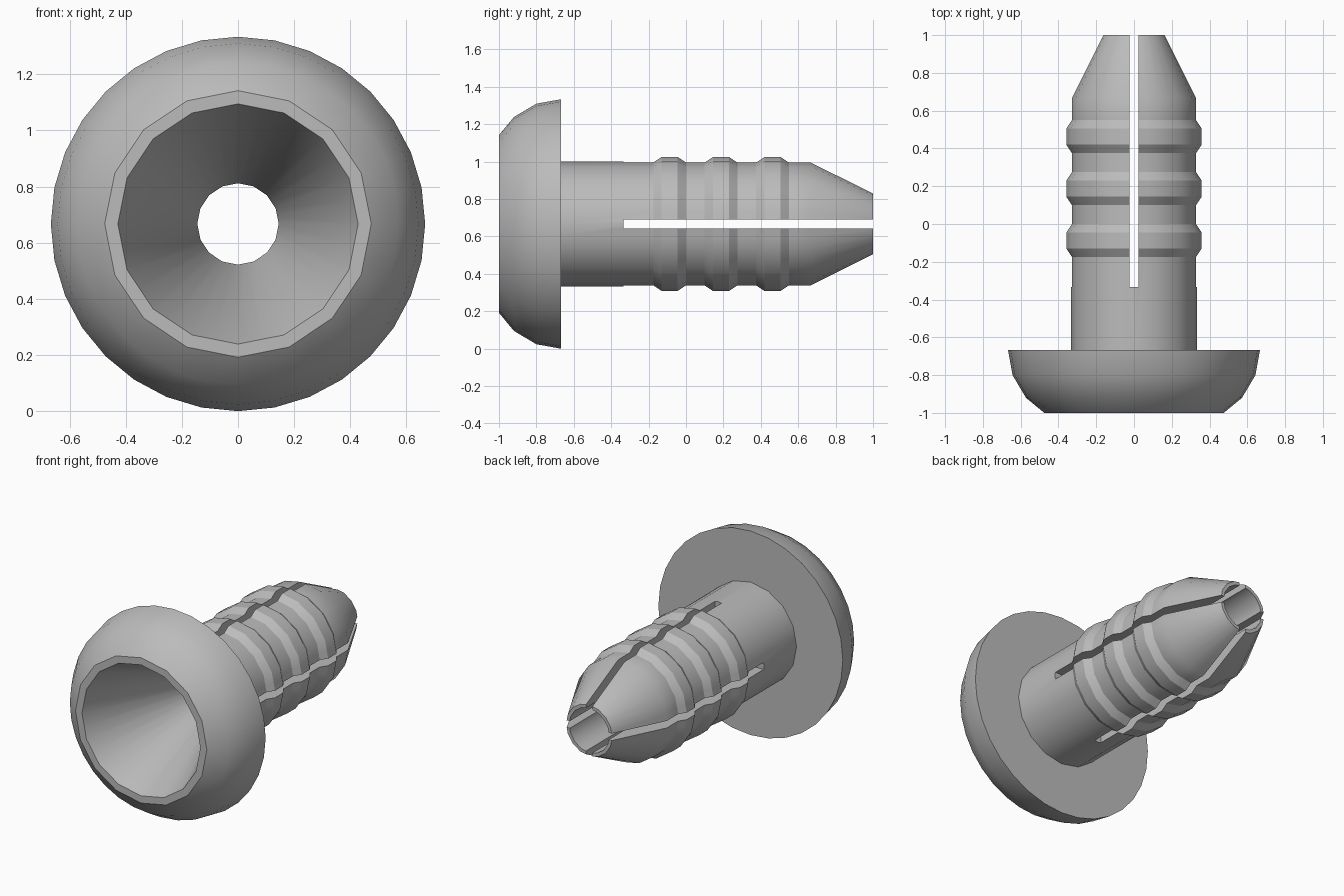
import bpy, bmesh, math

cube = bpy.data.objects.get("Cube")
if cube:
    bpy.data.objects.remove(cube, do_unlink=True)

AXIS_Z = 2 / 3
SIDES = 16

grey = bpy.data.materials.new("grey_plastic")
grey.use_nodes = True
grey.diffuse_color = (0.5, 0.5, 0.5, 1)
grey.node_tree.nodes["Principled BSDF"].inputs["Base Color"].default_value = (0.5, 0.5, 0.5, 1)


def ring(bm, y, radius, fine):
    """Circle around the y axis; coarse rings put odd vertices on the chords."""
    verts = []
    for i in range(2 * SIDES):
        a = math.pi * i / SIDES
        r = radius if fine or i % 2 == 0 else radius * math.cos(math.pi / SIDES)
        verts.append(bm.verts.new((r * math.sin(a), y, AXIS_Z + r * math.cos(a))))
    return verts


def lathe(name, profile):
    """Revolve a closed (y, radius, fine) profile."""
    bm = bmesh.new()
    rings = [ring(bm, *p) for p in profile]
    for a, b in zip(rings, rings[1:] + rings[:1]):
        for i in range(len(a)):
            j = (i + 1) % len(a)
            bm.faces.new((a[i], a[j], b[j], b[i]))
    bmesh.ops.recalc_face_normals(bm, faces=bm.faces)
    mesh = bpy.data.meshes.new(name)
    bm.to_mesh(mesh)
    bm.free()
    obj = bpy.data.objects.new(name, mesh)
    bpy.context.collection.objects.link(obj)
    mesh.materials.append(grey)
    return obj


# Domed head
head_profile = [(-1, 0.475, False), (-0.92, 0.572, True), (-0.8, 0.643, True), (-0.667, 0.667, True)]

# Shaft with three ribs and a tapered tip
shaft_profile = [(-0.667, 0.333, False)]
for k in range(3):
    start = -0.175 + 0.275 * k
    for dy, r in ((0, 0.333), (0.045, 0.363), (0.13, 0.363), (0.175, 0.333)):
        shaft_profile.append((start + dy, r, False))
shaft_profile += [(0.667, 0.333, False), (1, 0.167, False)]

# Straight bore opening into a wide funnel at the front
bore_profile = [(1, 0.145, False), (-0.333, 0.145, False), (-1, 0.428, False)]

plug = lathe("ribbed_plug", head_profile + shaft_profile + bore_profile)

# Crossed slots splitting the shaft
bpy.context.view_layer.objects.active = plug
for name, size in (("upright_slot", (0.046, 1.4, 1)), ("level_slot", (1, 1.4, 0.046))):
    bpy.ops.mesh.primitive_cube_add(size=1, location=(0, -0.333 + 0.7, AXIS_Z))
    cutter = bpy.context.object
    cutter.name = name
    cutter.scale = size
    cutter.hide_render = True
    bpy.context.view_layer.update()
    bpy.context.view_layer.objects.active = plug
    mod = plug.modifiers.new(name, "BOOLEAN")
    mod.operation = "DIFFERENCE"
    mod.solver = "EXACT"
    mod.object = cutter
    bpy.ops.object.modifier_apply(modifier=mod.name)
    bpy.data.objects.remove(cutter, do_unlink=True)

# Smooth shading with crisp edges
bpy.ops.object.select_all(action="DESELECT")
plug.select_set(True)
bpy.context.view_layer.objects.active = plug
bpy.ops.object.shade_smooth_by_angle(angle=math.radians(30))
